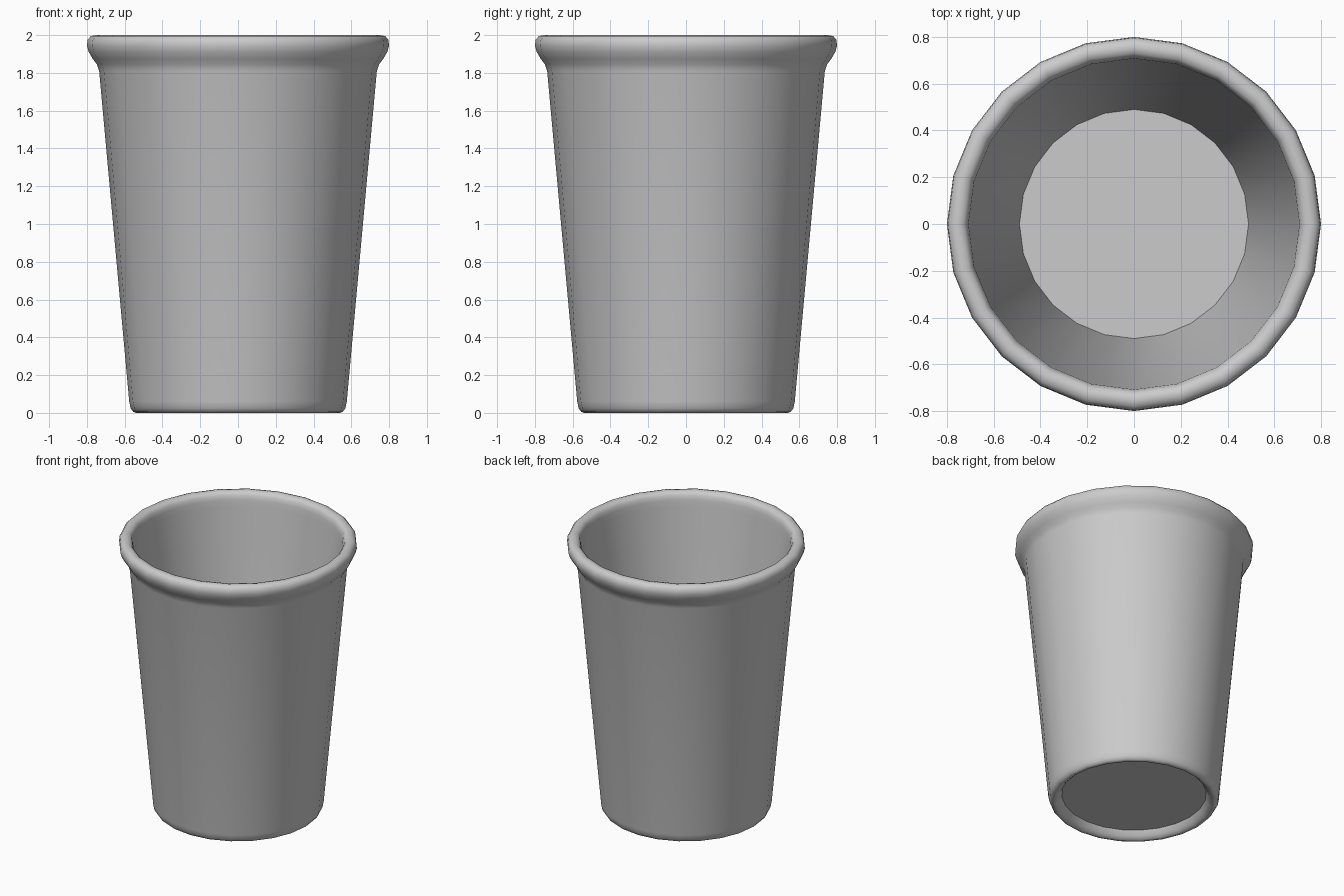
import bpy, bmesh, math

if "Cube" in bpy.data.objects:
    bpy.data.objects.remove(bpy.data.objects["Cube"])

SIDES = 24

# Cross-section (radius, height), from the underside centre round to the inner floor centre
profile = [
    (0, 0.055), (0.485, 0.055),                            # recessed underside
    (0.505, 0.02), (0.525, 0.004), (0.54, 0.0),            # foot ring
    (0.555, 0.006), (0.568, 0.024), (0.576, 0.06),         # rounded bottom edge
    (0.735, 1.81), (0.747, 1.845), (0.768, 1.873),         # outer wall, lip underside
    (0.79, 1.91), (0.80, 1.945), (0.796, 1.975), (0.78, 1.994),
    (0.755, 2.0), (0.73, 1.994), (0.715, 1.975), (0.708, 1.945), (0.705, 1.90),  # rolled lip
    (0.49, 0.10), (0, 0.10),                               # inner wall and floor
]


def lathe(name, points, sides):
    bm = bmesh.new()
    rings = []
    for r, z in points:
        if r == 0:
            rings.append([bm.verts.new((0, 0, z))] * sides)
        else:
            rings.append([bm.verts.new((r * math.cos(2 * math.pi * i / sides),
                                        r * math.sin(2 * math.pi * i / sides), z))
                          for i in range(sides)])
    for a, b in zip(rings, rings[1:]):
        for i in range(sides):
            j = (i + 1) % sides
            bm.faces.new(list(dict.fromkeys((a[i], a[j], b[j], b[i]))))
    bmesh.ops.recalc_face_normals(bm, faces=bm.faces[:])
    mesh = bpy.data.meshes.new(name)
    bm.to_mesh(mesh)
    bm.free()
    obj = bpy.data.objects.new(name, mesh)
    bpy.context.collection.objects.link(obj)
    return obj


# Cup: smooth sides with a crease where the walls meet the floors
cup = lathe("cup", profile, SIDES)
bpy.context.view_layer.objects.active = cup
cup.select_set(True)
bpy.ops.object.shade_smooth_by_angle(angle=math.radians(40))
